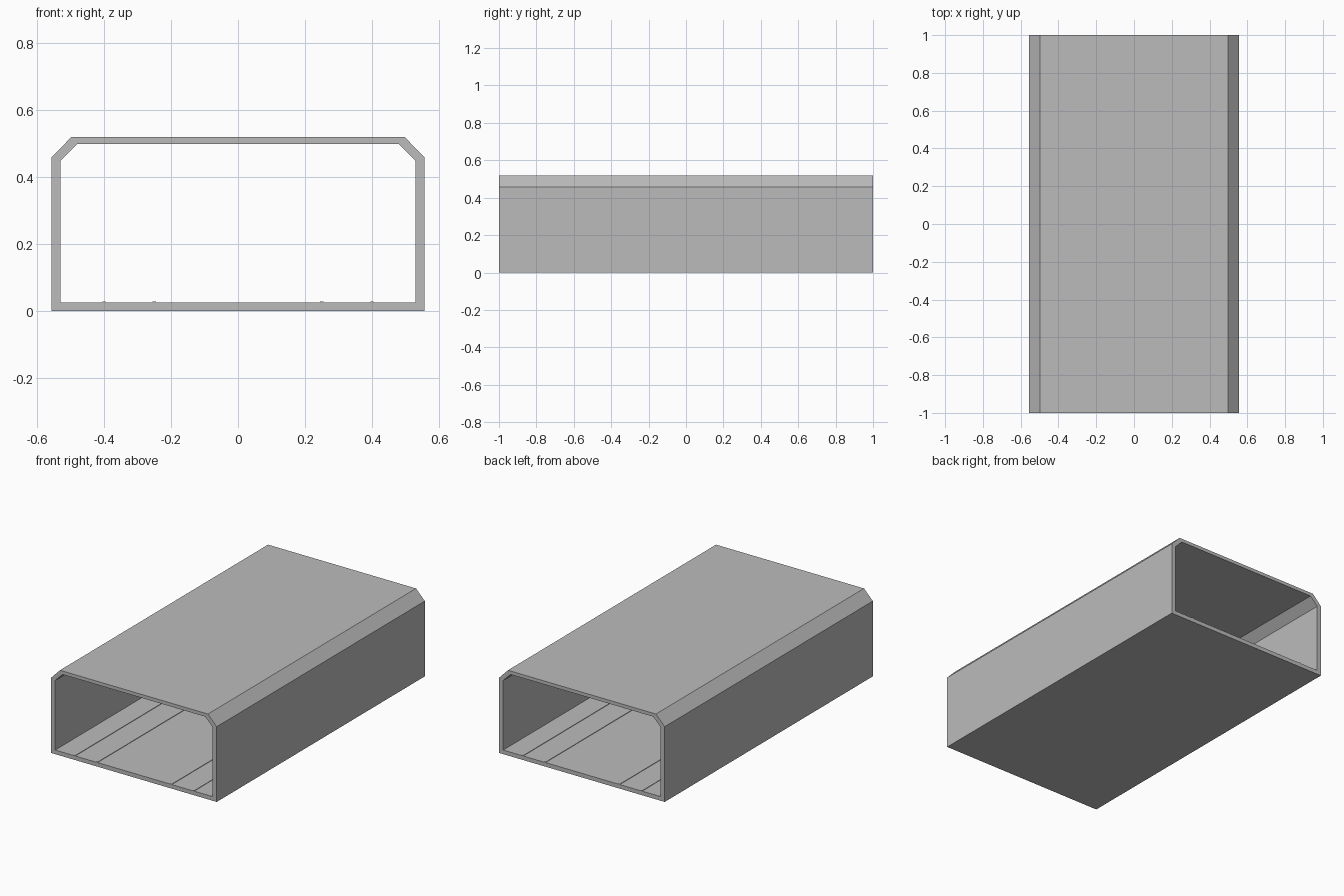
import bpy, bmesh

cube = bpy.data.objects.get("Cube")
if cube:
    bpy.data.objects.remove(cube, do_unlink=True)

grey = bpy.data.materials.new("plain grey")
grey.use_nodes = True
colour = (0.5, 0.5, 0.5, 1)
grey.diffuse_color = colour
grey.node_tree.nodes["Principled BSDF"].inputs["Base Color"].default_value = colour

HALF_LENGTH = 1.0


def finish(name, bm):
    bmesh.ops.recalc_face_normals(bm, faces=bm.faces)
    mesh = bpy.data.meshes.new(name)
    bm.to_mesh(mesh)
    bm.free()
    mesh.materials.append(grey)
    obj = bpy.data.objects.new(name, mesh)
    bpy.context.collection.objects.link(obj)
    return obj


def profile(side, bottom, shoulder, top_side, top):
    """Symmetric box section with chamfered upper corners."""
    half = [(side, bottom), (side, shoulder), (top_side, top)]
    return half + [(-x, z) for x, z in reversed(half)]


# Open-ended sleeve: outer and inner sections joined at both ends
outer = profile(0.557, 0.0, 0.458, 0.498, 0.519)
inner = profile(0.53, 0.025, 0.448, 0.48, 0.498)
bm = bmesh.new()
rings = [[bm.verts.new((x, y, z)) for x, z in section]
         for section, y in ((outer, -HALF_LENGTH), (outer, HALF_LENGTH),
                            (inner, HALF_LENGTH), (inner, -HALF_LENGTH))]
for r in range(4):
    a, b = rings[r], rings[(r + 1) % 4]
    for i in range(len(a)):
        j = (i + 1) % len(a)
        bm.faces.new((a[i], a[j], b[j], b[i]))
finish("sleeve", bm)

# Four thin guide rails along the floor
for side, label in ((-1, "right"), (1, "left")):
    for x, place in ((0.25, "inner"), (0.40, "outer")):
        bm = bmesh.new()
        bmesh.ops.create_cube(bm, size=1)
        bmesh.ops.scale(bm, vec=(0.01, 2 * HALF_LENGTH, 0.006), verts=bm.verts)
        bmesh.ops.translate(bm, vec=(side * x, 0, 0.025), verts=bm.verts)
        finish(f"{label}_{place}_floor_rail", bm)
